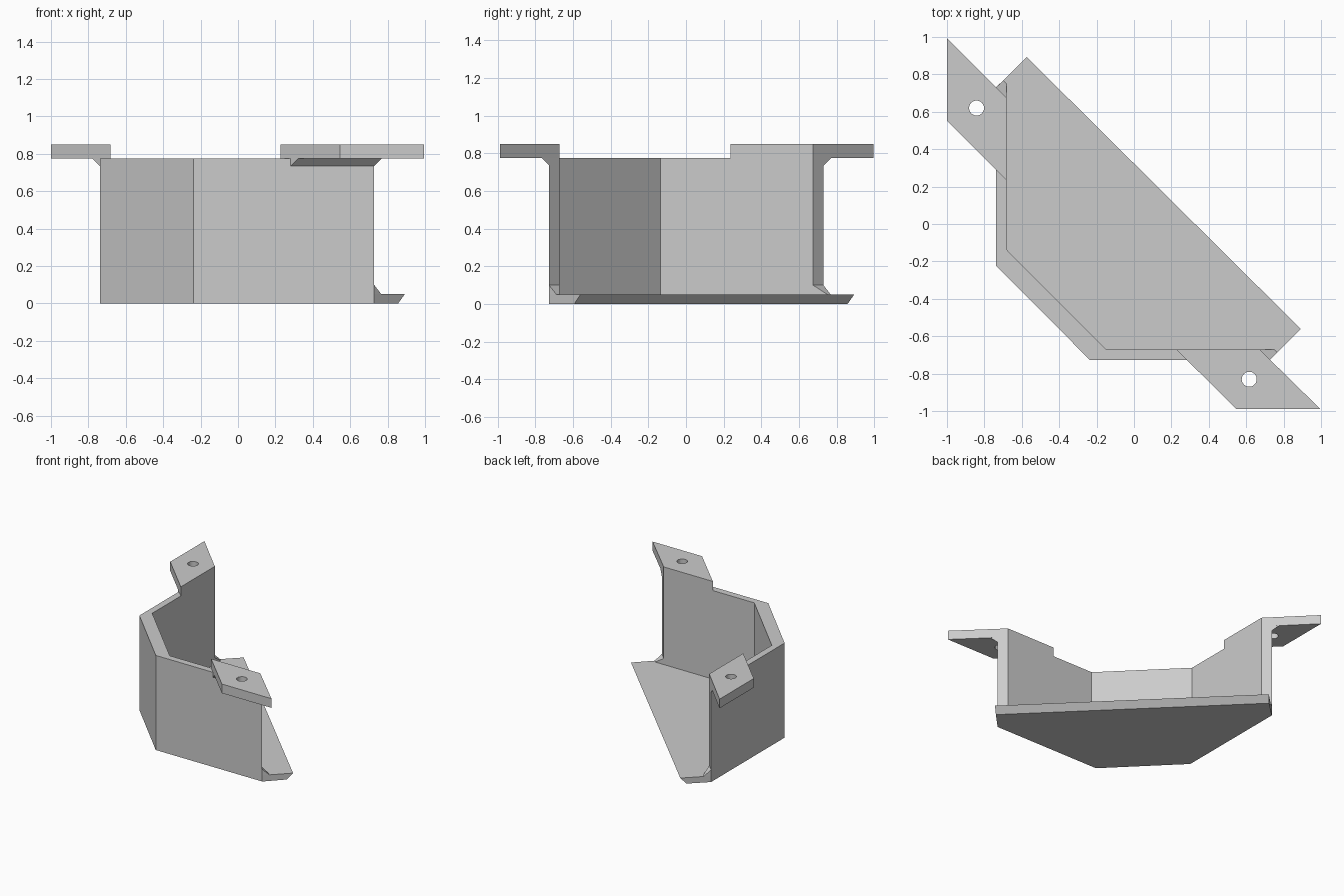
import bpy, bmesh
from mathutils import Vector

if "Cube" in bpy.data.objects:
    bpy.data.objects.remove(bpy.data.objects["Cube"])

grey = bpy.data.materials.new("light grey")
grey.diffuse_color = (0.6, 0.6, 0.6, 1)
grey.use_nodes = True
grey.node_tree.nodes["Principled BSDF"].inputs["Base Color"].default_value = grey.diffuse_color


def mirrored(p):
    """Swap a plan point across the diagonal of the corner."""
    return (p[1] * 1.013 - 0.012, p[0] + 0.012) + tuple(p[2:])


def finish(name, bm):
    bmesh.ops.recalc_face_normals(bm, faces=bm.faces)
    me = bpy.data.meshes.new(name)
    bm.to_mesh(me)
    bm.free()
    me.materials.append(grey)
    ob = bpy.data.objects.new(name, me)
    bpy.context.collection.objects.link(ob)
    return ob


def loft(name, low, z0, high, z1):
    """Solid between two plan outlines with the same point count."""
    bm = bmesh.new()
    a = [bm.verts.new((x, y, z0)) for x, y in low]
    b = [bm.verts.new((x, y, z1)) for x, y in high]
    bm.faces.new(a[::-1])
    bm.faces.new(b)
    n = len(a)
    for i in range(n):
        j = (i + 1) % n
        bm.faces.new((a[i], a[j], b[j], b[i]))
    return finish(name, bm)


def hull(name, points):
    bm = bmesh.new()
    for p in points:
        bm.verts.new(Vector(p))
    bmesh.ops.convex_hull(bm, input=bm.verts[:])
    bmesh.ops.dissolve_limit(bm, angle_limit=0.01, verts=bm.verts[:], edges=bm.edges[:])
    return finish(name, bm)


def both(half):
    """Complete an outline by its mirrored half in reverse order."""
    return half + [mirrored(p) for p in reversed(half)]


FLOOR, TOP, TAB = 0.05, 0.775, 0.85

# floor plate, undercut along its long diagonal edge
loft("floor_plate",
     both([(-0.605, 0.857), (-0.738, 0.73), (-0.738, -0.222)]), 0,
     both([(-0.573, 0.892), (-0.738, 0.73), (-0.738, -0.222)]), FLOOR)

# three sided wall with diagonal ends
outer = both([(-0.738, 0.73), (-0.738, -0.222)])
inner = both([(-0.683, 0.675), (-0.683, -0.135)])
outline = outer + inner[::-1]
loft("wall", outline, FLOOR, outline, TOP)

for side, m in (("left", lambda p: p), ("front", mirrored)):
    # mounting tab with a screw hole
    tab = [m(p) for p in ((-1, 0.994), (-1, 0.551), (-0.683, 0.235), (-0.683, 0.675))]
    ob = loft(side + "_tab", tab, TOP, tab, TAB)
    hx, hy = m((-0.842, 0.62))
    bm = bmesh.new()
    bmesh.ops.create_cone(bm, cap_ends=True, segments=32, radius1=0.04, radius2=0.04, depth=0.4)
    bmesh.ops.translate(bm, verts=bm.verts, vec=(hx, hy, 0.81))
    cutter = finish(side + "_hole_cutter", bm)
    cutter.hide_render = True
    cutter.hide_viewport = True
    mod = ob.modifiers.new("hole", 'BOOLEAN')
    mod.object = cutter
    mod.operation = 'DIFFERENCE'
    mod.solver = 'EXACT'

    # sloped brace under the tab
    hull(side + "_tab_brace", [m(p) for p in (
        (-0.738, 0.73, 0.735), (-0.738, 0.29, 0.735),
        (-0.738, 0.73, TOP), (-0.738, 0.29, TOP),
        (-0.778, 0.77, TOP), (-0.778, 0.33, TOP))])

    # small gusset between wall end and floor
    hull(side + "_floor_gusset", [m(p) for p in (
        (-0.738, 0.73, 0.1), (-0.683, 0.675, 0.1),
        (-0.738, 0.73, FLOOR), (-0.683, 0.675, FLOOR),
        (-0.699, 0.768, FLOOR), (-0.683, 0.752, FLOOR))])
